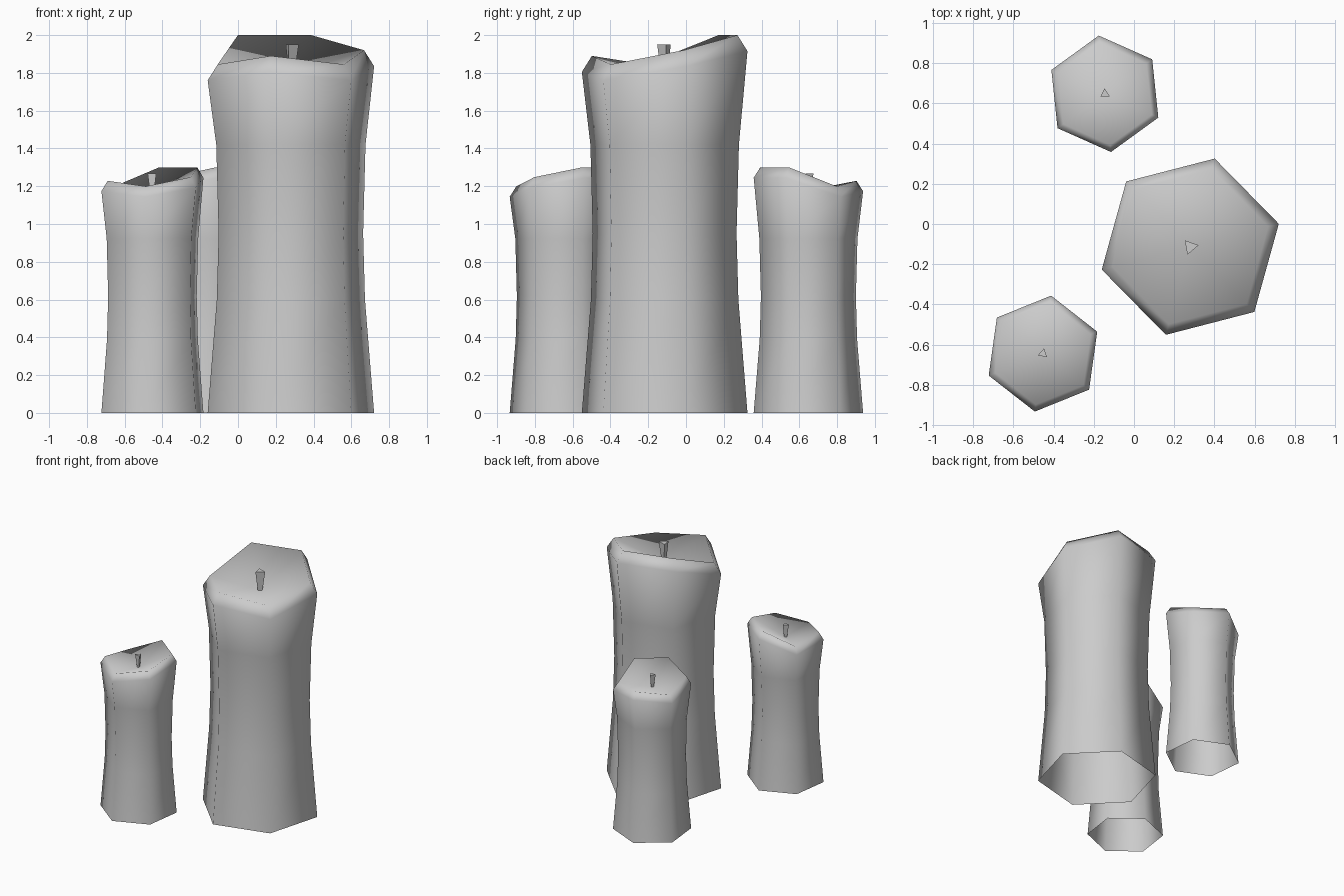
import bpy, bmesh
from math import radians, sin, cos

cube = bpy.data.objects.get("Cube")
if cube:
    bpy.data.objects.remove(cube, do_unlink=True)

wax = bpy.data.materials.new("pale_grey")
wax.use_nodes = True
wax.diffuse_color = (0.6, 0.6, 0.6, 1)
wax.node_tree.nodes["Principled BSDF"].inputs["Base Color"].default_value = wax.diffuse_color

# Corner heights of the uneven rim, counter-clockwise
RIM = [1.92, 2.0, 2.0, 1.845, 1.89, 1.845]
BODY = [(0.455, 0), (0.405, 0.6), (0.395, 0.95), (0.408, 1.42)]  # radius, height
BASIN = 1.79


def ring(bm, radius, heights, turn=0):
    n = len(heights)
    return [bm.verts.new((radius * cos(radians(turn) + 6.28319 * i / n),
                          radius * sin(radians(turn) + 6.28319 * i / n), z))
            for i, z in enumerate(heights)]


def bridge(bm, low, high):
    n = len(low)
    for i in range(n):
        j = (i + 1) % n
        bm.faces.new((low[i], low[j], high[j], high[i]))


def finish(bm, name):
    mesh = bpy.data.meshes.new(name)
    bm.to_mesh(mesh)
    bm.free()
    mesh.materials.append(wax)
    return mesh


# Waisted six-sided wax body, open below, with a sunken top
bm = bmesh.new()
rings = [ring(bm, r, [z] * 6) for r, z in BODY]
rings.append(ring(bm, 0.455, [z - 0.085 for z in RIM]))
rings.append(ring(bm, 0.40, RIM))
for low, high in zip(rings, rings[1:]):
    bridge(bm, low, high)
centre = bm.verts.new((0, 0, BASIN))
for i in range(6):
    bm.faces.new((rings[-1][i], rings[-1][(i + 1) % 6], centre))
for face in bm.faces:
    face.smooth = True
body_mesh = finish(bm, "candle_body")

# Three-sided wick, wider at its tip
bm = bmesh.new()
low = ring(bm, 0.018, [BASIN - 0.01] * 3, -10)
high = ring(bm, 0.042, [1.95] * 3, -4)
bridge(bm, low, high)
bm.faces.new(high)
wick_mesh = finish(bm, "wick")

# One tall candle and two short ones, each turned differently
for name, x, y, width, height, turn in [
        ("tall", 0.28, -0.113, 1, 1, 14.5),
        ("front_short", -0.453, -0.645, 0.64, 0.65, -38),
        ("back_short", -0.145, 0.648, 0.64, 0.65, -144)]:
    for part, mesh in (("candle", body_mesh), ("wick", wick_mesh)):
        obj = bpy.data.objects.new(f"{name}_{part}", mesh)
        obj.location = (x, y, 0)
        obj.rotation_euler.z = radians(turn)
        obj.scale = (width, width, height)
        bpy.context.collection.objects.link(obj)
